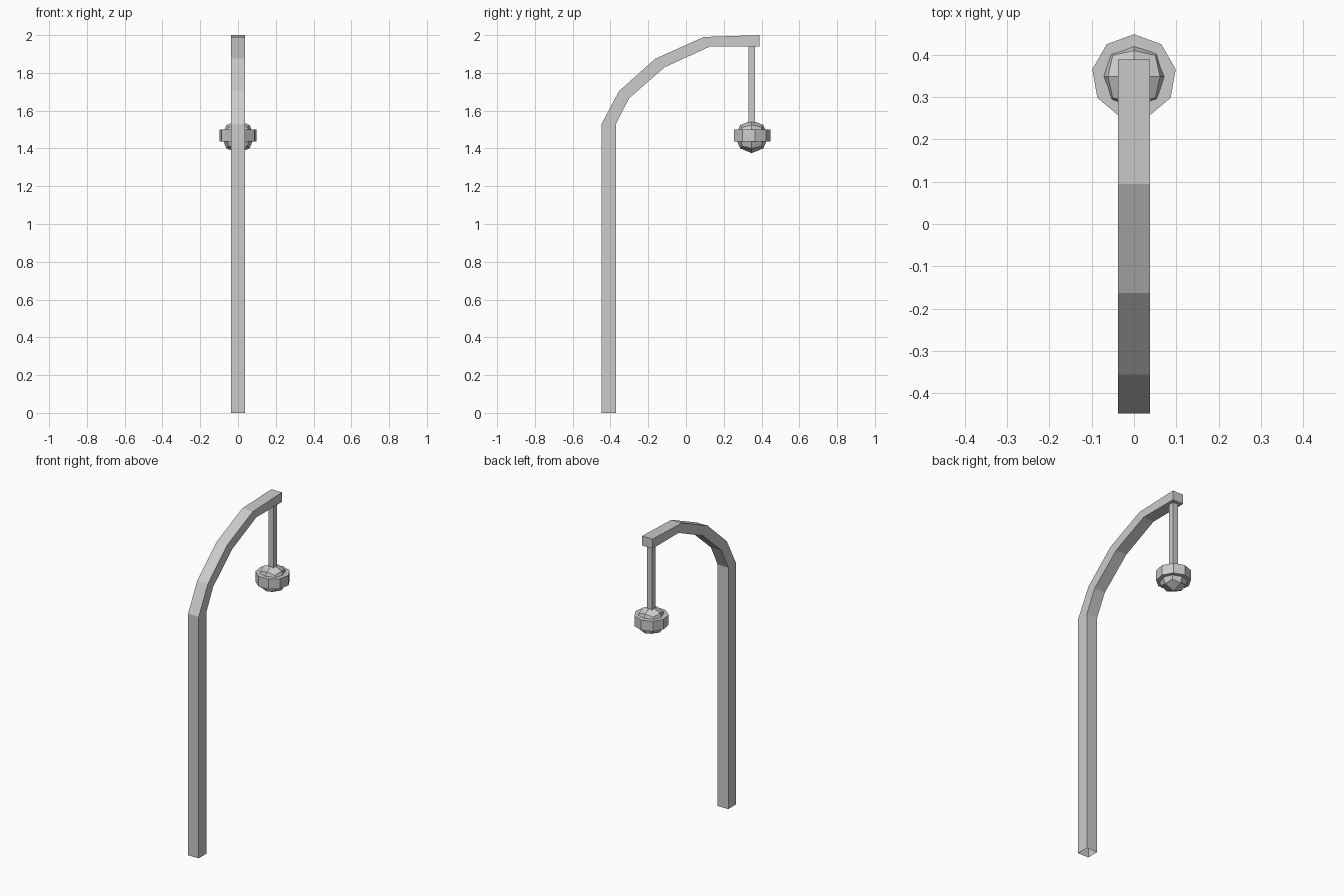
import bpy, bmesh
from math import pi
from mathutils import Vector

if "Cube" in bpy.data.objects:
    bpy.data.objects.remove(bpy.data.objects["Cube"])

LAMP_Y = 0.348


def make_object(name, bm):
    bmesh.ops.recalc_face_normals(bm, faces=bm.faces)
    mesh = bpy.data.meshes.new(name)
    bm.to_mesh(mesh)
    bm.free()
    obj = bpy.data.objects.new(name, mesh)
    bpy.context.collection.objects.link(obj)
    return obj


def loft(name, rings, cap_start, cap_end):
    bm = bmesh.new()
    loops = [[bm.verts.new(p) for p in ring] for ring in rings]
    for a, b in zip(loops, loops[1:]):
        for i in range(len(a)):
            j = (i + 1) % len(a)
            bm.faces.new((a[i], a[j], b[j], b[i]))
    if cap_start:
        bm.faces.new(loops[0])
    if cap_end:
        bm.faces.new(loops[-1])
    return make_object(name, bm)


# Square post bending into the arm: outer and inner (y, z) at each bend, open foot
w = 0.0375
outer = [(-0.447, 0), (-0.447, 1.53), (-0.355, 1.703), (-0.163, 1.875), (0.094, 1.99), (0.388, 2.0)]
inner = [(-0.37, 0), (-0.37, 1.53), (-0.302, 1.665), (-0.113, 1.83), (0.128, 1.94), (0.388, 1.94)]
rings = [[(-w, *o), (w, *o), (w, *i), (-w, *i)] for o, i in zip(outer, inner)]
loft("post_and_arm", rings, False, True)

# Square hanging rod
h = 0.0175
rod = [[(x, LAMP_Y + y, z) for x, y in ((-h, -h), (h, -h), (h, h), (-h, h))]
       for z in (1.945, 1.535)]
loft("hanging_rod", rod, False, False)

# Faceted globe: a cube split in two each way and rounded into a sphere
bm = bmesh.new()
bmesh.ops.create_cube(bm, size=2)
bmesh.ops.subdivide_edges(bm, edges=bm.edges[:], cuts=1, use_grid_fill=True)
for v in bm.verts:
    v.co = v.co.normalized() * 0.087 + Vector((0, LAMP_Y, 1.462))
make_object("lamp_globe", bm)

# Nine-sided band around the globe
bpy.ops.mesh.primitive_cylinder_add(vertices=9, radius=0.1, depth=0.064,
                                    location=(0, LAMP_Y, 1.468))
bpy.context.object.name = "lamp_band"
